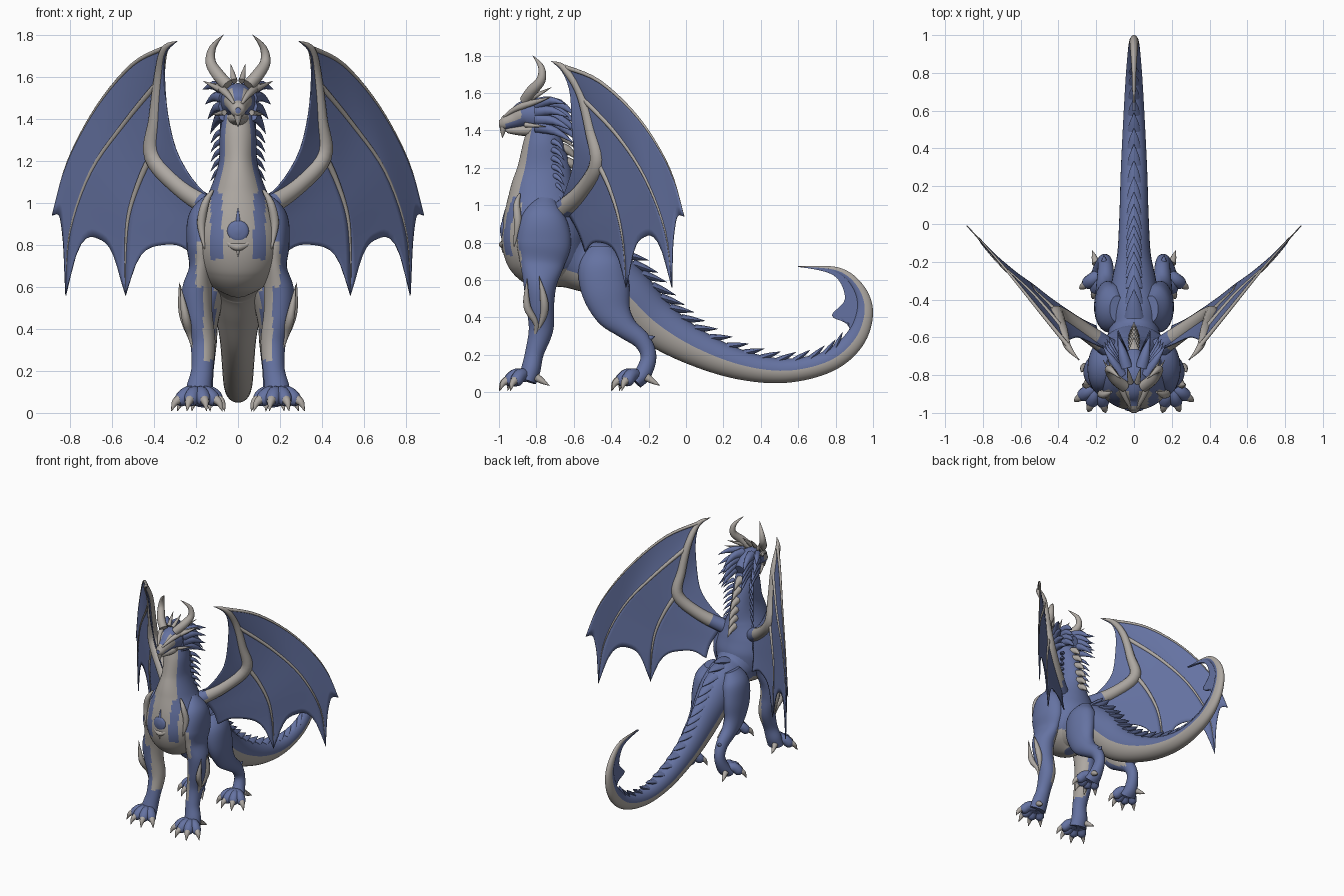
import bpy
import bmesh
from math import sin, cos, pi, radians
from mathutils import Vector

cube = bpy.data.objects.get("Cube")
if cube:
    bpy.data.objects.remove(cube, do_unlink=True)


def material(name, colour):
    mat = bpy.data.materials.new(name)
    mat.use_nodes = True
    mat.diffuse_color = colour
    mat.node_tree.nodes["Principled BSDF"].inputs["Base Color"].default_value = colour
    return mat


MATERIALS = [material("slate_blue", (.13, .17, .36, 1)), material("warm_ivory", (.42, .39, .36, 1))]
BLUE, IVORY = range(2)


def spline(pts, u):
    """Point on a smooth curve through pts, u from 0 to 1."""
    last = len(pts) - 1
    t = min(max(u, 0), 1) * last
    i = min(int(t), last - 1)
    f = t - i
    a, b, c, d = [Vector(pts[min(max(k, 0), last)]) for k in range(i - 1, i + 3)]
    return b + .5 * f * (c - a + f * (2 * a - 5 * b + 4 * c - d + f * (3 * (b - c) + d - a)))


def tube(bm, pts, rule=IVORY, sides=12, steps=5):
    """Loft ellipses along points (x, y, z, side radius, other radius)."""
    pts = [tuple(p) + (p[3],) * (5 - len(p)) for p in pts]
    count = steps * (len(pts) - 1)
    samples = [spline(pts, k / count) for k in range(count + 1)]
    centres = [Vector(s[:3]) for s in samples]
    side, rings = Vector((1, 0, 0)), []
    for k, s in enumerate(samples):
        tangent = (centres[min(k + 1, count)] - centres[max(k - 1, 0)]).normalized()
        if k == 0 and abs(tangent.x) > .95:
            side = Vector((0, 1, 0))
        side = (side - tangent * side.dot(tangent)).normalized()
        up = side.cross(tangent)
        rx, ry = max(s[3], .001), max(s[4], .001)
        rings.append([bm.verts.new(centres[k] + side * rx * cos(2 * pi * j / sides) + up * ry * sin(2 * pi * j / sides))
                      for j in range(sides)])
    for low, high in zip(rings, rings[1:]):
        for j in range(sides):
            n = (j + 1) % sides
            face = bm.faces.new((low[j], low[n], high[n], high[j]))
            height = sin(2 * pi * (j + .5) / sides)
            face.material_index = int(rule(face.calc_center_median(), height)) if callable(rule) else rule
    for ring in (rings[0], rings[-1]):
        bm.faces.new(ring).material_index = BLUE if callable(rule) else rule


def spike(bm, base, tip, radius, colour=IVORY, flat=1, lift=0):
    """Curved pointed cone; lift bows its middle upward."""
    base, tip = Vector(base), Vector(tip)
    middle = base.lerp(tip, .5) + Vector((0, 0, lift))
    tube(bm, [(*base, radius, radius * flat), (*middle, radius * .65, radius * flat * .65), (*tip, .001)],
         colour, sides=8, steps=3)


def panel(bm, a, b, scallop=0, rows=20, cols=14):
    """Skin stretched between two curves, with a scalloped free edge."""
    grid = []
    for i in range(rows + 1):
        line = []
        for j in range(cols + 1):
            w = j / cols
            u = i / rows * (1 - scallop * (1 - abs(2 * w - 1) ** 3))
            line.append(bm.verts.new(spline(a, u).lerp(spline(b, u), w)))
        grid.append(line)
    for i in range(rows):
        for j in range(cols):
            bm.faces.new((grid[i][j], grid[i][j + 1], grid[i + 1][j + 1], grid[i + 1][j]))


def part(name, build, mirror=False, thickness=0):
    bm = bmesh.new()
    build(bm)
    bmesh.ops.recalc_face_normals(bm, faces=bm.faces)
    mesh = bpy.data.meshes.new(name)
    bm.to_mesh(mesh)
    bm.free()
    for mat in MATERIALS:
        mesh.materials.append(mat)
    obj = bpy.data.objects.new(name, mesh)
    bpy.context.collection.objects.link(obj)
    bpy.ops.object.select_all(action="DESELECT")
    obj.select_set(True)
    bpy.context.view_layer.objects.active = obj
    bpy.ops.object.shade_smooth_by_angle(angle=radians(50))
    if thickness:
        solid = obj.modifiers.new("Thickness", "SOLIDIFY")
        solid.thickness, solid.offset = thickness, 0
    if mirror:
        obj.modifiers.new("Mirror", "MIRROR")


# Neck and chest
def chest_colour(c, height):
    if c.z > 1.05:
        return height < -.69
    stripe = .075 < abs(c.x) < .13 and c.z > .73
    return height < -.55 and not stripe or c.z < .66


neck = [(0, -.77, 1.47, .06, .06), (0, -.765, 1.34, .085, .105), (0, -.76, 1.19, .093, .145),
        (0, -.77, 1.06, .135, .175), (0, -.77, .93, .2, .207), (0, -.76, .81, .22, .226),
        (0, -.735, .69, .19, .205), (0, -.72, .61, .13, .145), (0, -.71, .56, .04, .05)]
part("neck_and_chest", lambda bm: tube(bm, neck, chest_colour, 96, 14))

# Torso and curling tail
trunk = [(0, -.83, .8, .1, .12), (0, -.7, .75, .17, .19), (0, -.57, .69, .135, .145),
         (0, -.45, .65, .135, .15), (0, -.32, .53, .12, .145), (0, -.17, .38, .09, .125),
         (0, .03, .25, .078, .1), (0, .28, .15, .07, .08), (0, .53, .115, .058, .065),
         (0, .76, .165, .045, .058), (0, .9, .28, .034, .055), (0, .955, .43, .026, .045),
         (0, .92, .56, .02, .03), (0, .81, .65, .012, .018), (0, .6, .672, .002, .002)]
part("torso_and_tail", lambda bm: tube(bm, trunk, lambda c, h: h < (.05 if c.y > -.4 else -.4), 32, 8))

# Blade inside the tail curl
part("tail_blade", lambda bm: panel(bm, [(0, .88, .3), (0, .95, .43), (0, .92, .56), (0, .81, .65), (0, .6, .672)],
                                    [(0, .87, .37), (0, .78, .41), (0, .85, .5), (0, .79, .625), (0, .6, .672)]),
     thickness=.02)


# Dorsal spines along back and tail, largest over the hips
def back_spines(bm):
    count = 19
    for k in range(count):
        u = .17 + .53 * k / count
        here, ahead = spline(trunk, u), spline(trunk, u + .01)
        along = (Vector(ahead[:3]) - Vector(here[:3])).normalized()
        up = Vector((1, 0, 0)).cross(along)
        root = Vector(here[:3]) + up * (here[4] - .014)
        size = 1.15 - .5 * k / count
        spike(bm, root, root + along * .12 * size + up * .06 * size, .045 * size, BLUE, .55)


# Fins down the nape
def nape_spines(bm):
    for k in range(6):
        p = spline(neck, .1 + .06 * k)
        root = Vector((0, p[1] + p[4] - .04, p[2]))
        spike(bm, root, root + Vector((0, .11, -.06)), .038, IVORY, 1, .025)


part("back_spines", back_spines)
part("nape_spines", nape_spines)

# Head, jaw and beak
skull = [(0, -1, 1.44, .012, .015), (0, -.975, 1.44, .033, .035), (0, -.92, 1.46, .05, .05),
         (0, -.86, 1.485, .072, .075), (0, -.78, 1.48, .08, .085), (0, -.68, 1.44, .04, .05)]


def head(bm):
    tube(bm, skull, lambda c, h: c.y < -.88 and abs(c.x) > .02 and h > -.1 or c.y < -.965, 32, 8)
    tube(bm, [(0, -.77, 1.41, .06, .045), (0, -.87, 1.4, .042, .03), (0, -.95, 1.4, .02, .016),
              (0, -.965, 1.395, .004, .004)], IVORY)
    spike(bm, (0, -.975, 1.44), (0, -.982, 1.36), .024)


part("head", head)


# Horns, brow spikes and crown spikes
def horns(bm):
    tube(bm, [(.05, -.86, 1.56, .03), (.095, -.825, 1.61, .03), (.13, -.775, 1.67, .025),
              (.12, -.775, 1.74, .016), (.07, -.82, 1.8, .001)])
    for x, y, z in ((.14, -.72, 1.63), (.035, -.76, 1.66), (.165, -.72, 1.58)):
        spike(bm, (x * .5, -.84, z * .5 + .75), (x, y, z), .016)
    tube(bm, [(.018, -.975, 1.472, .006), (.045, -.92, 1.51, .014), (.075, -.85, 1.54, .018), (.12, -.75, 1.57, .002)])
    spike(bm, (.065, -.86, 1.43), (.125, -.75, 1.42), .014)


part("horns_and_brows", horns, mirror=True)


# Mane swept back from the cheeks, with small barbs down the neck
def mane(bm):
    for k in range(4):
        spike(bm, (.065, -.8, 1.54 - .04 * k), (.168 - .012 * k, -.64 + .015 * k, 1.54 - .07 * k), .03, BLUE, 1.1, .02)
        spike(bm, (.04, -.76, 1.54 - .03 * k), (.085, -.59 + .01 * k, 1.48 - .05 * k), .036, BLUE, 1.1, .03)
    for k in range(7):
        z = 1.34 - .045 * k
        spike(bm, (.075, -.71, z), (.13, -.65, z - .055), .017, BLUE, 1, .012)


part("mane", mane, mirror=True)


# Chest gem in a pointed crescent
def gem(bm):
    tube(bm, [(0, -.94, .865, .054), (0, -.982, .865, .05), (0, -.994, .865, .01)], BLUE, 20)
    arc = [(.072 * cos(a), -.982 + .02 * abs(cos(a)), .865 + .075 * sin(a), .019 * (1 - abs(k) / 6.2))
           for k in range(-6, 7) for a in [radians(-90 + 22 * k)]]
    tube(bm, arc, IVORY, 8, 3)
    spike(bm, (0, -.973, .9), (0, -.968, .975), .014, BLUE)
    spike(bm, (0, -.978, .8), (0, -.98, .745), .014)


part("chest_gem", gem)


# Feet with fanned toes and claws
def foot(bm, x, y, reach):
    for degrees in (-48, -15, 20, 55):
        a = radians(degrees)

        def at(distance, z, r):
            return (x + sin(a) * distance, y - cos(a) * distance, z, r)
        tube(bm, [at(.01, .09, .035), at(reach * .4, .09, .036), at(reach * .64, .062, .034),
                  at(reach * .76, .05, .02)], BLUE)
        tube(bm, [at(reach * .62, .07, .025), at(reach * .86, .05, .017), at(reach, .008, .001)], IVORY)
    spike(bm, (x + .03, y + .05, .08), (x + .05, y + .12, .035), .022)


# Front legs, shoulder crescents and elbow blades
def front_leg_colour(c, height):
    inner = c.x < .165 and .25 < c.z < .7
    breast = c.y < -.83 and .6 < c.z < .82 and c.x < .2
    return inner or breast


def front_legs(bm):
    tube(bm, [(.12, -.75, 1.03, .03, .05), (.16, -.76, .93, .075, .12), (.17, -.76, .8, .075, .145),
              (.175, -.77, .69, .058, .12), (.195, -.78, .58, .072, .09), (.19, -.78, .47, .068, .075),
              (.168, -.775, .34, .06, .066), (.17, -.81, .21, .052, .05), (.185, -.83, .12, .06, .052),
              (.19, -.85, .06, .065, .05)], front_leg_colour, 40, 10)
    foot(bm, .19, -.85, .155)
    tube(bm, [(.19, -.82, .25, .004), (.225, -.8, .36, .014), (.25, -.85, .46, .02), (.275, -.85, .61, .001)])
    tube(bm, [(.22, -.79, .33, .004), (.245, -.76, .42, .02), (.265, -.76, .5, .02), (.28, -.785, .62, .001)])
    tube(bm, [(.12, -.89, 1.06, .006), (.155, -.905, 1.0, .018), (.175, -.9, .9, .02), (.16, -.92, .78, .003)])


part("front_legs", front_legs, mirror=True)


# Hind legs
def hind_legs(bm):
    tube(bm, [(.09, -.45, .77, .04, .07), (.115, -.45, .68, .082, .125), (.14, -.43, .55, .072, .13),
              (.15, -.39, .43, .056, .1), (.15, -.32, .345, .05, .062), (.15, -.235, .275, .042, .048),
              (.155, -.2, .19, .038, .042), (.165, -.23, .1, .048, .045), (.17, -.27, .055, .06, .04)],
         lambda c, h: c.x < .11 and c.z < .6, 24)
    foot(bm, .17, -.26, .145)
    spike(bm, (.155, -.22, .28), (.16, -.165, .3), .022, BLUE)


part("hind_legs", hind_legs, mirror=True)

# Wings: bones, then skin between them
arm = [(.1, -.68, .96), (.27, -.56, 1.07), (.405, -.475, 1.22), (.395, -.51, 1.4), (.375, -.565, 1.6),
       (.35, -.65, 1.73), (.29, -.72, 1.77)]
lead = [(.345, -.65, 1.74), (.5, -.46, 1.66), (.67, -.25, 1.46), (.81, -.09, 1.2), (.885, -.01, .94)]
middle = [(.375, -.56, 1.58), (.54, -.37, 1.38), (.7, -.22, 1.15), (.8, -.11, .86), (.82, -.075, .56)]
inner = [(.41, -.47, 1.23), (.47, -.41, 1.1), (.52, -.36, .94), (.535, -.33, .76), (.535, -.32, .56)]
flank = [(.13, -.66, 1.0), (.16, -.61, .92), (.19, -.57, .84), (.2, -.54, .75)]
fold = [(.1, -.68, 1.0), (.2, -.64, 1.09), (.29, -.6, 1.24), (.335, -.61, 1.42), (.35, -.62, 1.6),
        (.345, -.66, 1.71), (.29, -.72, 1.77)]


def bones(bm):
    radii = (.055, .045, .042, .031, .025, .018, .001)
    tube(bm, [(*p, r) for p, r in zip(arm, radii)], lambda c, h: c.x > .19, 14, 6)
    for finger, radius in ((lead, .012), (middle, .016), (inner, .018)):
        tube(bm, [(*p, radius * (1 - .22 * k)) for k, p in enumerate(finger)], IVORY, 8)


def skin(bm):
    panel(bm, lead, middle, .12)
    panel(bm, middle, inner, .27)
    panel(bm, inner, flank, .27)
    panel(bm, arm, fold)


part("wing_bones", bones, mirror=True)
part("wing_skin", skin, mirror=True, thickness=.006)
